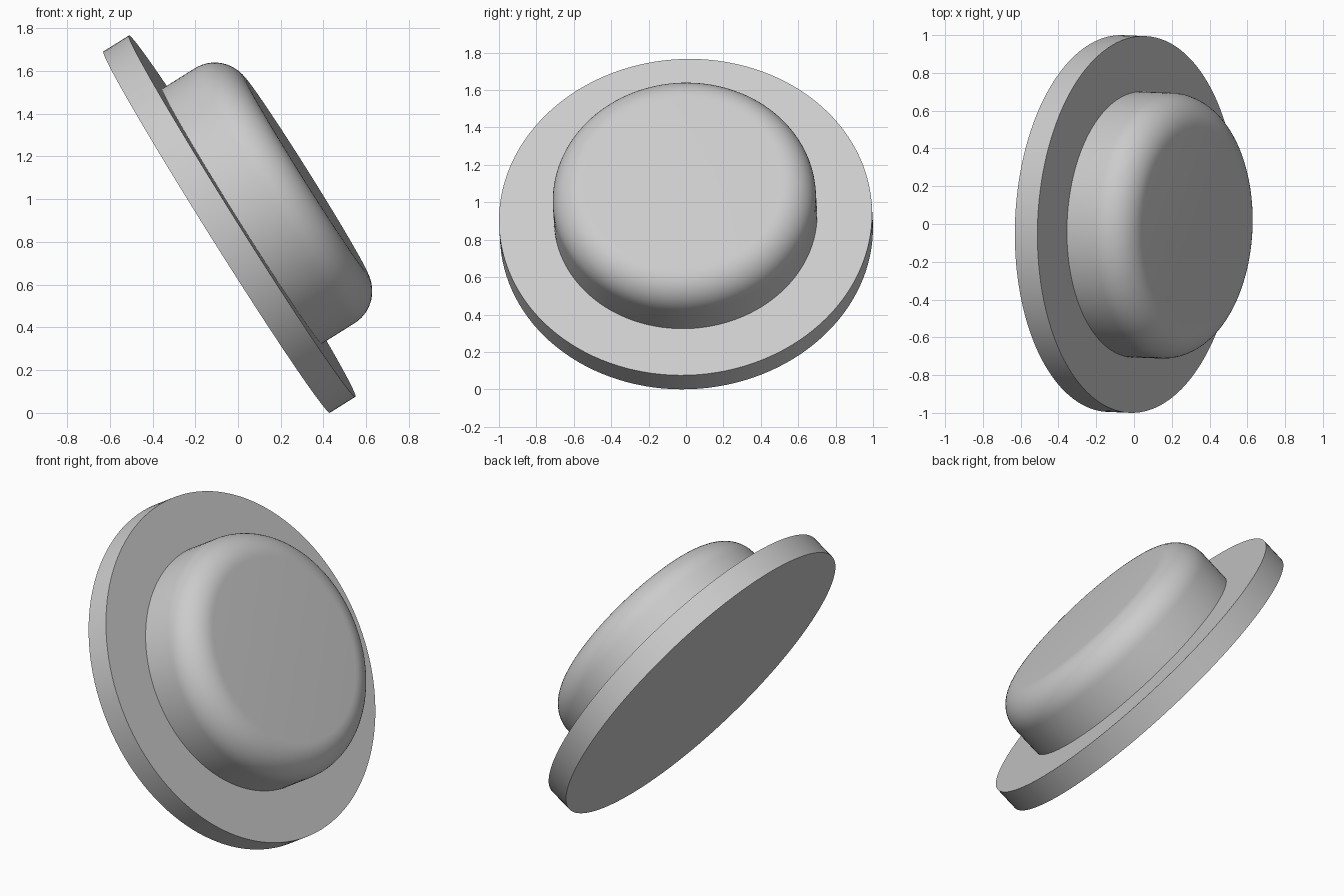
import bpy, bmesh, math
from mathutils import Vector, Matrix

if "Cube" in bpy.data.objects:
    bpy.data.objects.remove(bpy.data.objects["Cube"], do_unlink=True)

RADIUS, THICK = 0.998, 0.141          # flange disc
CAP_R, CAP_H, FILLET = 0.704, 0.355, 0.175  # rounded cap
SEGMENTS, ARC = 128, 14

grey = bpy.data.materials.new("plain_grey")
grey.use_nodes = True
colour = (0.6, 0.6, 0.6, 1)
grey.diffuse_color = colour
grey.node_tree.nodes["Principled BSDF"].inputs["Base Color"].default_value = colour

# Half profile (radius, height): flange, straight cap wall, rounded rim, flat top
profile = [(0, 0), (RADIUS, 0), (RADIUS, THICK), (CAP_R, THICK)]
for i in range(ARC + 1):
    a = math.pi / 2 * i / ARC
    profile.append((CAP_R - FILLET + FILLET * math.cos(a),
                    THICK + CAP_H - FILLET + FILLET * math.sin(a)))
profile.append((0, THICK + CAP_H))

# Revolve the profile into one solid
bm = bmesh.new()
verts = [bm.verts.new((r, 0, z)) for r, z in profile]
edges = [bm.edges.new(pair) for pair in zip(verts, verts[1:])]
bmesh.ops.spin(bm, geom=verts + edges, cent=(0, 0, 0), axis=(0, 0, 1),
               angle=math.tau, steps=SEGMENTS, use_duplicate=False)
bmesh.ops.remove_doubles(bm, verts=bm.verts, dist=0.0001)
bmesh.ops.recalc_face_normals(bm, faces=bm.faces)

# Lean the axis over towards +x
axis = Vector((0.847, -0.035, 0.531)).normalized()
tilt = Vector((0, 0, 1)).rotation_difference(axis).to_matrix().to_4x4()
bm.transform(Matrix.Translation((-0.1, 0.0025, 0.846)) @ tilt)

mesh = bpy.data.meshes.new("flanged_cap")
bm.to_mesh(mesh)
bm.free()
mesh.materials.append(grey)
cap = bpy.data.objects.new("flanged_cap", mesh)
bpy.context.collection.objects.link(cap)

# Smooth curved walls, crisp rims
bpy.ops.object.select_all(action='DESELECT')
cap.select_set(True)
bpy.context.view_layer.objects.active = cap
bpy.ops.object.shade_smooth_by_angle(angle=math.radians(30))
